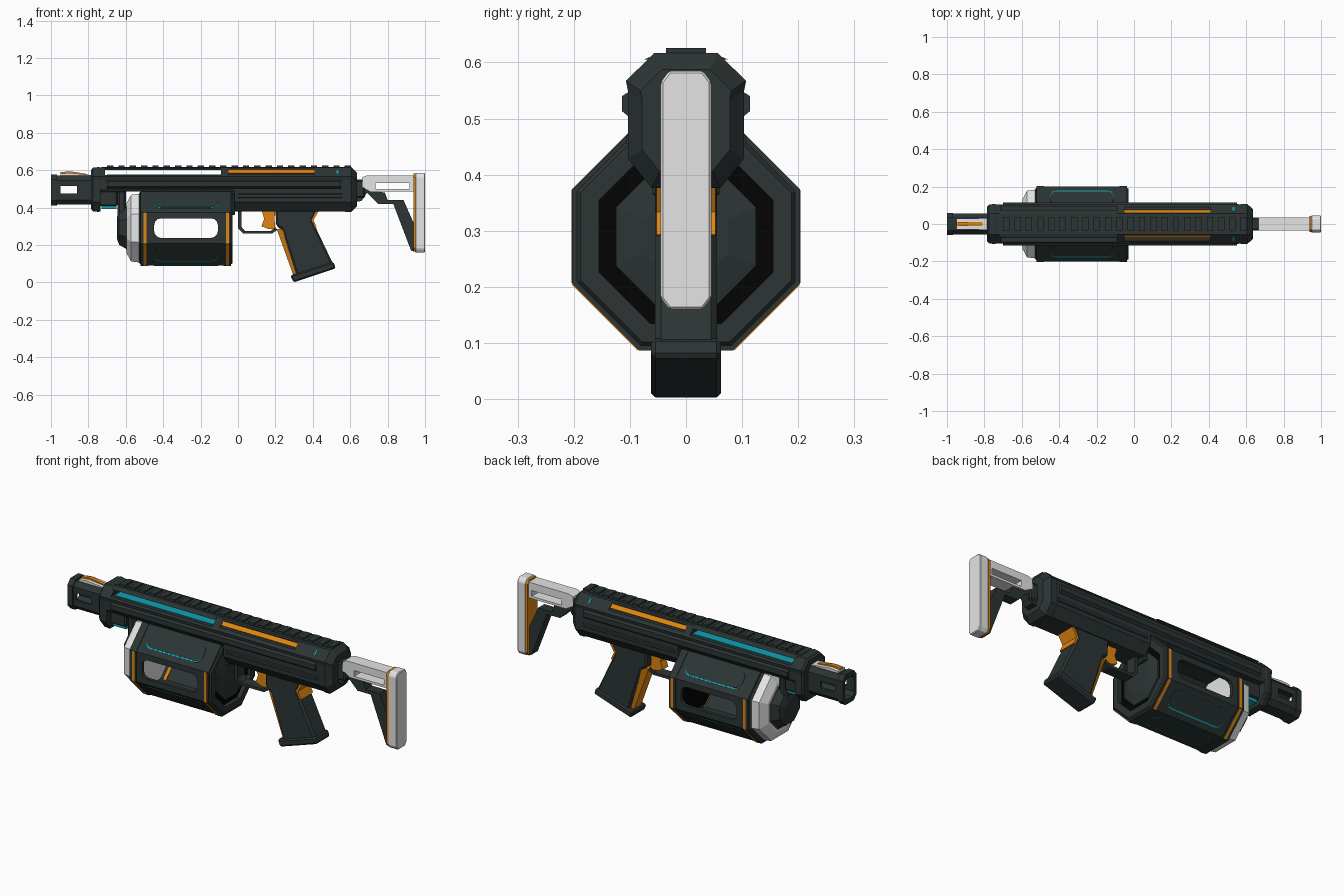
import bpy, bmesh, math

cube = bpy.data.objects.get("Cube")
if cube:
    bpy.data.objects.remove(cube, do_unlink=True)


def material(name, rgb):
    m = bpy.data.materials.new(name)
    m.use_nodes = True
    color = (*rgb, 1)
    m.diffuse_color = color
    node = next(n for n in m.node_tree.nodes if n.type == 'BSDF_PRINCIPLED')
    node.inputs["Base Color"].default_value = color
    return m


DARK = material("dark_slate", (.025, .035, .034))
BLACK = material("black", (.001, .001, .001))
GREY = material("light_grey", (.78, .78, .78))
ORANGE = material("orange", (.75, .235, .005))
TEAL = material("teal", (.005, .36, .45))


def loft(name, rings, mat, closed=False, bevel=0):
    """Skin a list of equal rings; closed joins last to first instead of capping."""
    bm = bmesh.new()
    vs = [[bm.verts.new(p) for p in ring] for ring in rings]
    n = len(vs[0])
    pairs = list(zip(vs, vs[1:])) + ([(vs[-1], vs[0])] if closed else [])
    for a, b in pairs:
        for i in range(n):
            j = (i + 1) % n
            bm.faces.new((a[i], a[j], b[j], b[i]))
    if not closed:
        bm.faces.new(vs[0])
        bm.faces.new(vs[-1])
    bmesh.ops.recalc_face_normals(bm, faces=bm.faces[:])
    me = bpy.data.meshes.new(name)
    bm.to_mesh(me)
    bm.free()
    me.materials.append(mat)
    ob = bpy.data.objects.new(name, me)
    bpy.context.collection.objects.link(ob)
    if bevel:
        mod = ob.modifiers.new("bevel", 'BEVEL')
        mod.width, mod.segments, mod.limit_method = bevel, 1, 'ANGLE'
    return ob


def mirror(half):
    return half + [(-y, z) for y, z in reversed(half)]


def scaled(pts, s, zc):
    return [(y * s, zc + (z - zc) * s) for y, z in pts]


def along_x(name, pts, x0, x1, mat, bevel=0):
    return loft(name, [[(x, y, z) for y, z in pts] for x in (x0, x1)], mat, bevel=bevel)


def along_y(name, pts, w, mat, bevel=0):
    return loft(name, [[(x, y, z) for x, z in pts] for y in (-w, w)], mat, bevel=bevel)


def box(name, x0, x1, w, z0, z1, mat, bevel=0):
    return along_x(name, mirror([(w, z1), (w, z0)]), x0, x1, mat, bevel)


def cut(ob, cutter):
    mod = ob.modifiers.new("cut", 'BOOLEAN')
    mod.object, mod.solver = cutter, 'EXACT'
    bpy.context.view_layer.update()
    graph = bpy.context.evaluated_depsgraph_get()
    mesh = bpy.data.meshes.new_from_object(ob.evaluated_get(graph))
    ob.modifiers.clear()
    ob.data = mesh
    bpy.data.objects.remove(cutter, do_unlink=True)


# Receiver: plain at the rear, grooved for the stripes in the middle
roof = [(.055, .613)]
groove = roof + [(.061, .607), (.052, .597), (.07, .58), (.09, .579)]
low = [(.104, .565), (.1, .545), (.1, .43), (.06, .38)]
high = [(.104, .565), (.1, .545), (.1, .5), (.09, .485)]
body = mirror(roof + low)
along_x("receiver_rear", body, .41, .58, DARK)
along_x("receiver", mirror(groove + low), -.02, .41, DARK)
along_x("receiver_bridge", mirror(groove + high), -.05, -.02, DARK)
along_x("receiver_step", mirror(roof + high), -.09, -.05, DARK)

# Handguard with a lit channel open to both sides under its roof
along_x("handguard", mirror([(.095, .574)] + high), -.72, -.09, DARK)
along_x("handguard_roof", mirror([(.055, .613), (.076, .605)]), -.72, -.09, DARK)
box("channel_light", -.7, -.09, .073, .57, .576, TEAL)
along_x("handguard_nose", mirror(roof + high), -.74, -.71, DARK)
box("nose_underside", -.74, -.645, .06, .408, .49, DARK, .006)
box("nose_light", -.73, -.65, .048, .392, .41, TEAL)
loft("front_collar", [[(x, y, z) for y, z in scaled(body, s, .495)]
     for x, s in ((-.785, .9), (-.775, 1), (-.745, 1.03), (-.735, 1))], DARK)
loft("rear_collar", [[(x, y, z) for y, z in scaled(body, s, .495)]
     for x, s in ((.565, 1), (.575, 1.03), (.605, 1.03), (.635, .78))], DARK)
for side, tag in ((1, "left"), (-1, "right")):
    def strip(name, pts, x0, x1, mat):
        along_x(tag + "_" + name, [(y * side, z) for y, z in pts], x0, x1, mat)
    strip("side_rib", [(.098, .55), (.114, .54), (.114, .513), (.098, .5)], -.7, .55, DARK)
    strip("lower_rib", [(.098, .475), (.106, .47), (.106, .455), (.098, .45)], 0, .56, DARK)
    strip("orange_stripe", [(.055, .6), (.059, .603), (.076, .585), (.069, .58)],
          -.05, .41, ORANGE)
    strip("rear_marker", [(.066, .6), (.07, .602), (.09, .583), (.086, .58)],
          .527, .536, TEAL)

# Top rail
box("rail_base", -.73, .6, .036, .6, .616, DARK)
for i in range(22):
    x = -.7 + i * .0605
    box(f"rail_tooth_{i + 1}", x, x + .034, .036, .614, .626, DARK)

# Muzzle tube with side windows and a front sight
tube = mirror([(.035, .577), (.06, .55), (.06, .437), (.035, .41)])


def muzzle(name, x0, x1, outer, inner):
    return loft(name, [[(x, y, z) for y, z in scaled(tube, s, .493)]
                for x, s in ((x0, outer), (x1, outer), (x1, inner), (x0, inner))],
                DARK, closed=True)


barrel = muzzle("muzzle_tube", -.97, -.77, .92, .7)
muzzle("muzzle_flange", -1, -.968, 1, .7)
cut(barrel, box("window_cutter", -.95, -.86, .2, .475, .515, DARK))
along_x("bore_end", scaled(tube, .75, .493), -.8, -.78, BLACK)
along_y("front_sight", [(-.95, .56), (-.95, .581), (-.9, .585), (-.785, .574),
                        (-.785, .56)], .03, GREY)
along_y("sight_inlay", [(-.948, .575), (-.948, .589), (-.9, .594), (-.81, .58),
                        (-.81, .57)], .01, ORANGE)

# Octagonal drum
ZC = .29
HALF = math.tan(math.pi / 8)


def octagon(x, apothem):
    r = apothem / math.cos(math.pi / 8)
    angles = [math.pi / 8 + k * math.pi / 4 for k in range(8)]
    return [(x, r * math.cos(a), ZC + r * math.sin(a)) for a in angles]


def turned(name, profile, mat, closed=False):
    return loft(name, [octagon(x, r) for x, r in profile], mat, closed)


def on_side(name, angle, r0, r1, pts, mat):
    """Extrude a flat outline outward from one drum side."""
    c, s = math.cos(angle), math.sin(angle)
    return loft(name, [[(x, r * c - t * s, ZC + r * s + t * c) for x, t in pts]
                for r in (r0, r1)], mat)


def rounded(w, h, t0=0):
    pts = []
    for k, (sx, st) in enumerate(((1, 1), (-1, 1), (-1, -1), (1, -1))):
        for q in range(4):
            a = math.radians(90 * k + 30 * q)
            pts.append((-.278 + sx * (w - .035) + .035 * math.cos(a),
                        t0 + st * (h - .035) + .035 * math.sin(a)))
    return pts


drum = turned("drum_shell", [(-.53, .185), (-.515, .2), (-.045, .2), (-.03, .188),
                             (-.03, .155), (-.06, .155), (-.06, .182), (-.53, .182)],
              DARK, True)
cut(drum, on_side("drum_window_cutter", 0, -.3, .3, rounded(.17, .052), DARK))
for name, x in (("front", -.52), ("rear", -.078)):
    turned(f"drum_{name}_rim", [(x, .203), (x + .04, .203), (x + .04, .19), (x, .19)],
           DARK, True)
    # Coloured bands on the two sides and the two lower slopes
    for k in (0, 4, 5, 7):
        t = .2 * HALF
        on_side(f"drum_{name}_band_{k}", k * math.pi / 4, .178, .2045,
                [(x + .014, -t), (x + .03, -t), (x + .03, t), (x + .014, t)], ORANGE)
for k in (1, 3, 5, 6, 7):
    a = k * math.pi / 4
    lift = .0035 * round(math.cos(a) * 1.4)
    on_side(f"drum_panel_light_{k}", a, .198, .2015, rounded(.17, .051), TEAL)
    on_side(f"drum_panel_{k}", a, .198, .203, rounded(.17, .0475, lift), DARK)
turned("drum_back_recess", [(-.075, .156), (-.052, .156)], BLACK)
turned("drum_back_hub", [(-.055, .125), (-.042, .125), (-.03, .075)], DARK)
turned("drum_front_ring", [(-.595, .135), (-.572, .178), (-.525, .184)], GREY)
turned("drum_front_hub", [(-.648, .055), (-.635, .09), (-.6, .11), (-.59, .128)], DARK)
box("drum_bracket", -.645, -.598, .05, .3, .495, DARK, .012)
box("drum_rear_mount", -.04, -.015, .06, .36, .5, DARK, .006)

# Trigger group
along_y("trigger_guard", [(0, .39), (0, .29), (.03, .26), (.18, .26), (.21, .28),
                          (.2, .295), (.175, .275), (.037, .275), (.018, .297),
                          (.018, .39)], .03, DARK)
along_y("trigger", [(.125, .39), (.2, .39), (.195, .34), (.2, .285), (.165, .285),
                    (.125, .3), (.14, .34)], .025, ORANGE)

# Pistol grip with tapered orange front and back strap
along_y("grip", [(.2, .39), (.205, .3), (.235, .283), (.315, .03), (.51, .095),
                 (.398, .33), (.425, .39)], .055, DARK, .01)
loft("grip_front_strip", [[(x0, -.03, z0), (x0, .03, z0), (x1, .054, z1), (x1, -.054, z1)]
     for x0, z0, x1, z1 in ((.207, .285, .245, .29), (.295, .04, .33, .05))], ORANGE)
along_y("grip_back_strap", [(.42, .39), (.392, .335), (.412, .29), (.421, .293),
                            (.403, .333), (.434, .385)], .053, ORANGE)
along_y("grip_base", [(.28, .037), (.297, 0), (.523, .075), (.51, .11)], .062, DARK, .008)

# Stock
box("stock_neck", .62, .68, .035, .45, .55, DARK, .01)
along_y("stock_strut", [(.63, .55), (.67, .55), (.72, .49), (.785, .48), (.8, .44),
                        (.885, .44), (.94, .315), (.94, .165), (.925, .17), (.83, .42),
                        (.75, .42), (.69, .48), (.66, .435), (.63, .43)], .028, DARK)
bar = along_y("stock_bar", [(.665, .51), (.665, .562), (.69, .572), (.94, .572),
                            (.94, .485), (.71, .485)], .036, GREY)
cut(bar, box("stock_slot_cutter", .735, .918, .2, .498, .53, GREY))
pad = mirror([(.03, .585), (.045, .565), (.045, .18), (.03, .16)])
along_x("stock_stripe", scaled(pad, .98, .3725), .937, .949, ORANGE)
along_x("stock_pad", pad, .947, 1, GREY, .004)
